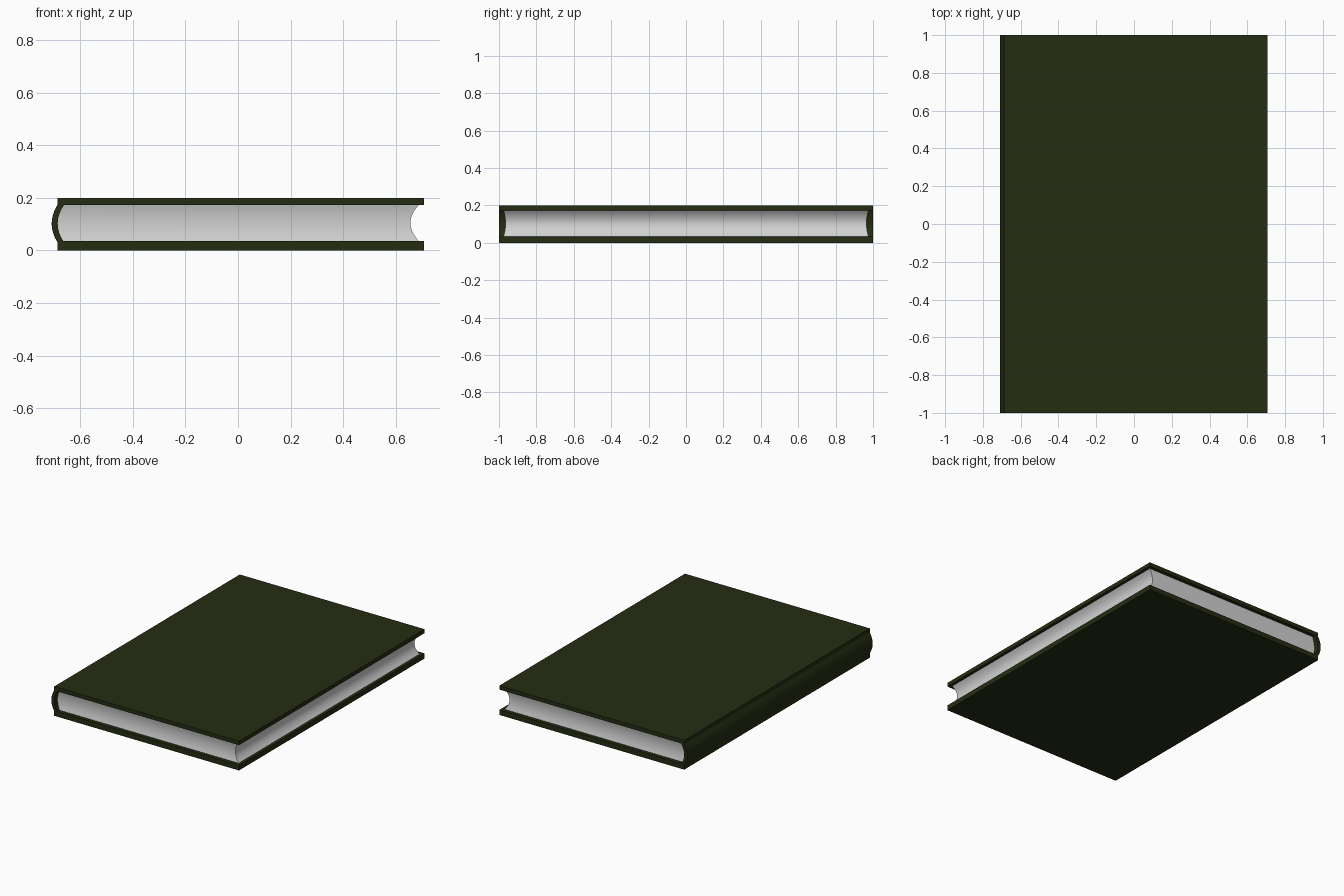
import bpy, math

if "Cube" in bpy.data.objects:
    bpy.data.objects.remove(bpy.data.objects["Cube"])

def material(name, rgb):
    m = bpy.data.materials.new(name)
    m.diffuse_color = (*rgb, 1)
    m.use_nodes = True
    m.node_tree.nodes["Principled BSDF"].inputs["Base Color"].default_value = m.diffuse_color
    return m

green = material("dark_green_cover", (0.018, 0.026, 0.006))
paper = material("paper_white", (0.64, 0.64, 0.64))

def loft(name, rings, mat):
    """Skin a stack of equal closed rings and cap both ends."""
    n = len(rings[0])
    verts = [p for r in rings for p in r]
    faces = [(a * n + i, a * n + (i + 1) % n, (a + 1) * n + (i + 1) % n, (a + 1) * n + i)
             for a in range(len(rings) - 1) for i in range(n)]
    faces.append(tuple(reversed(range(n))))
    faces.append(tuple((len(rings) - 1) * n + i for i in range(n)))
    me = bpy.data.meshes.new(name)
    me.from_pydata(verts, [], faces)
    me.materials.append(mat)
    ob = bpy.data.objects.new(name, me)
    bpy.context.collection.objects.link(ob)
    bpy.ops.object.select_all(action='DESELECT')
    bpy.context.view_layer.objects.active = ob
    ob.select_set(True)
    bpy.ops.object.mode_set(mode='EDIT')
    bpy.ops.mesh.select_all(action='SELECT')
    bpy.ops.mesh.normals_make_consistent(inside=False)
    bpy.ops.object.mode_set(mode='OBJECT')
    bpy.ops.object.shade_smooth_by_angle(angle=math.radians(30))
    return ob

# boards: two flat covers
for name, z0, z1 in (("back_board", 0.0, 0.035), ("front_board", 0.173, 0.20)):
    loft(name, [[(x, y, z) for x, z in ((-0.687, z0), (0.708, z0), (0.708, z1), (-0.687, z1))]
                for y in (-1, 1)], green)

# spine: curved strip joining the boards
T = [-1 + i / 4 for i in range(9)]
outer = [(-0.709 + 0.022 * t * t, 0.102 + 0.071 * t) for t in T]
inner = [(-0.686 + 0.024 * t * t, 0.102 + 0.071 * t) for t in reversed(T)]
loft("spine", [[(x, y, z) for x, z in outer + inner] for y in (-1, 1)], green)

# pages: block with hollowed fore edge, head and tail, rounded against the spine
rings = []
for i in range(17):
    t = -1 + i / 8
    z = 0.104 + 0.071 * t
    xl, xr, y = -0.69 + 0.024 * t * t, 0.656 + 0.034 * t * t, 0.965 + 0.011 * t * t
    rings.append([(xl, -y, z), (xr, -y, z), (xr, y, z), (xl, y, z)])
loft("pages", rings, paper)
